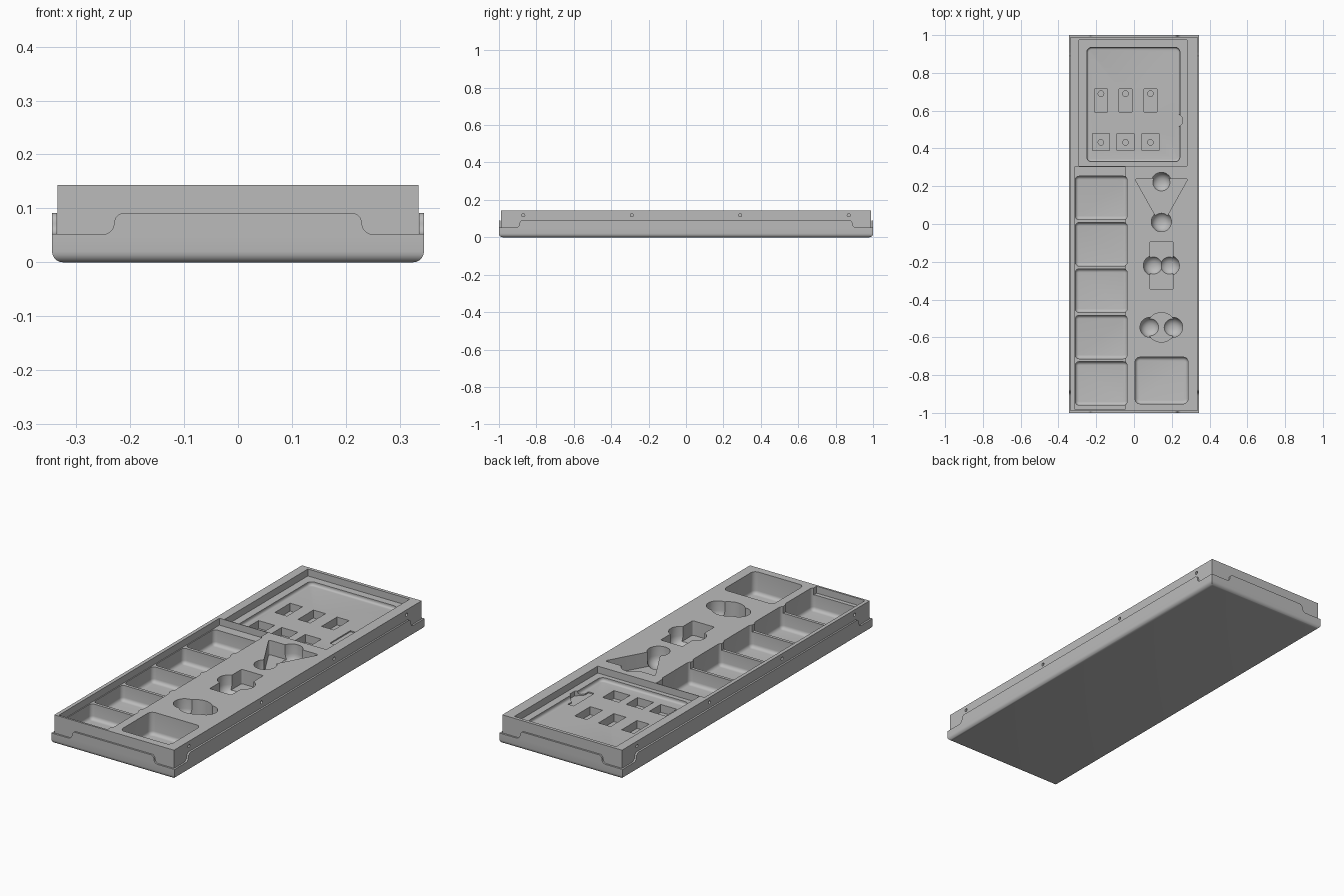
import bpy, bmesh, math
from mathutils import Matrix, Vector

if "Cube" in bpy.data.objects:
    bpy.data.objects.remove(bpy.data.objects["Cube"], do_unlink=True)

grey = bpy.data.materials.new("plain grey")
grey.use_nodes = True
grey.diffuse_color = (0.5, 0.5, 0.5, 1)
grey.node_tree.nodes["Principled BSDF"].inputs["Base Color"].default_value = (0.5, 0.5, 0.5, 1)


def prism(name, outline, low, high, corner=0, fillet=0, matrix=None):
    """Extrude an xy outline from low to high; round upright corners and the bottom edge."""
    bm = bmesh.new()
    face = bm.faces.new([bm.verts.new((x, y, low)) for x, y in outline])
    new = bmesh.ops.extrude_face_region(bm, geom=[face])["geom"]
    bmesh.ops.translate(bm, vec=(0, 0, high - low),
                        verts=[v for v in new if isinstance(v, bmesh.types.BMVert)])
    if corner:
        upright = [e for e in bm.edges if abs(e.verts[0].co.z - e.verts[1].co.z) > 1e-5]
        bmesh.ops.bevel(bm, geom=upright, offset=corner, segments=5, profile=0.5, affect='EDGES')
    if fillet:
        bottom = [e for e in bm.edges if all(abs(v.co.z - low) < 1e-5 for v in e.verts)]
        bmesh.ops.bevel(bm, geom=bottom, offset=fillet, segments=5, profile=0.5, affect='EDGES')
    bmesh.ops.recalc_face_normals(bm, faces=bm.faces)
    if matrix:
        bm.transform(matrix)
    mesh = bpy.data.meshes.new(name)
    bm.to_mesh(mesh)
    bm.free()
    mesh.materials.append(grey)
    ob = bpy.data.objects.new(name, mesh)
    bpy.context.collection.objects.link(ob)
    return ob


def rect(x0, x1, y0, y1):
    return [(x0, y0), (x1, y0), (x1, y1), (x0, y1)]


def circle(x, y, r, n=32):
    return [(x + r * math.cos(math.tau * i / n), y + r * math.sin(math.tau * i / n)) for i in range(n)]


def cut(target, cutter):
    cutter.hide_render = True
    mod = target.modifiers.new("cut", 'BOOLEAN')
    mod.operation, mod.solver, mod.object = 'DIFFERENCE', 'EXACT', cutter
    bpy.context.view_layer.objects.active = target
    bpy.ops.object.modifier_apply(modifier=mod.name)
    bpy.data.objects.remove(cutter, do_unlink=True)


TOP = 0.143
ABOVE = 0.2

# Base tray: hollow shell with a rounded bottom edge
tray = prism("base_tray", rect(-0.345, 0.345, -1, 1), 0, 0.091, fillet=0.02)
cut(tray, prism("tray_hollow", rect(-0.336, 0.336, -0.991, 0.991), 0.015, ABOVE))


def notch_outline(edge, end):
    """S-shaped step from the raised rim down to the low corner."""
    r = 0.02
    pts = [(edge - r, 0.12), (edge - r, 0.092)]
    for i in range(1, 7):
        a = math.pi / 2 * (1 - i / 6)
        pts.append((edge - r + r * math.cos(a), 0.072 + r * math.sin(a)))
    for i in range(1, 7):
        a = math.pi + math.pi / 2 * i / 6
        pts.append((edge + r + r * math.cos(a), 0.072 + r * math.sin(a)))
    return pts + [(end, 0.052), (end, 0.12)]


# Lowered rim at the four corners, on the ends and on the long sides
for sx in (-1, 1):
    for sy in (-1, 1):
        to_end = Matrix(((sx, 0, 0, 0), (0, 0, sy, 0), (0, 1, 0, 0), (0, 0, 0, 1)))
        to_side = Matrix(((0, 0, sx, 0), (sy, 0, 0, 0), (0, 1, 0, 0), (0, 0, 0, 1)))
        for m, edge, end, low in ((to_end, 0.23, 0.4, 0.98), (to_side, 0.89, 1.1, 0.325)):
            c = prism("rim_notch", notch_outline(edge, end), low, low + 0.06, matrix=m)
            bm = bmesh.new()
            bm.from_mesh(c.data)
            bmesh.ops.recalc_face_normals(bm, faces=bm.faces)
            bm.to_mesh(c.data)
            bm.free()
            cut(tray, c)

# Organiser insert standing in the tray
insert = prism("organiser_insert", rect(-0.335, 0.335, -0.99, 0.99), 0.0155, TOP)


def pocket(outline, floor, corner=0, fillet=0):
    cut(insert, prism("pocket_cutter", outline, floor, ABOVE, corner, fillet))


# Sunken beds for the sliding lids
pocket(rect(-0.29, 0.28, 0.306, 0.973), TOP - 0.035)
pocket(rect(-0.316, -0.045, -0.98, 0.303), TOP - 0.035)

# Column of five compartments and the square one
for i in range(5):
    y = 0.138 - 0.2455 * i
    pocket(rect(-0.311, -0.036, y - 0.115, y + 0.115), 0.03, 0.02, 0.018)
pocket(rect(0.006, 0.286, -0.952, -0.705), 0.03, 0.025, 0.018)

# Wide shallow panel with two rows of slots and pin holes
PANEL = TOP - 0.053
pocket(rect(-0.25, 0.243, 0.33, 0.935), PANEL, 0.025, 0.012)
for x in (-0.175, -0.045, 0.087):
    pocket(rect(x - 0.034, x + 0.034, 0.593, 0.716), PANEL - 0.04)
    pocket(rect(x - 0.045, x + 0.045, 0.388, 0.478), PANEL - 0.04)
    for y in (0.69, 0.432):
        pocket(circle(x, y, 0.015, 16), 0.03)

# Thumb recess at the side of the panel
pocket([(0.188, 0.465), (0.22, 0.465), (0.22, 0.495), (0.254, 0.53), (0.254, 0.565),
        (0.22, 0.6), (0.22, 0.63), (0.188, 0.63)], PANEL - 0.006)

# Shaped wells: triangle, block and round, each with rounded finger scoops
WELL = 0.07
pocket([(0.004, 0.24), (0.145, -0.012), (0.286, 0.24)], WELL, 0.012)
pocket(rect(0.085, 0.206, -0.348, -0.092), WELL, 0.006)
pocket(circle(0.145, -0.547, 0.078), WELL)
for x, y in ((0.145, 0.22), (0.145, 0.012), (0.103, -0.22), (0.187, -0.22),
             (0.085, -0.547), (0.205, -0.547)):
    pocket(circle(x, y, 0.053), 0.05, fillet=0.045)

# Small pin holes along both long sides
for sx in (-1, 1):
    for y in (-0.87, -0.29, 0.29, 0.87):
        m = Matrix.Translation((sx * 0.335, y, 0.118)) @ Matrix.Rotation(math.pi / 2, 4, 'Y')
        cut(insert, prism("pin_cutter", circle(0, 0, 0.008, 16), -0.012, 0.012, matrix=m))

for ob in (tray, insert):
    bpy.ops.object.select_all(action='DESELECT')
    ob.select_set(True)
    bpy.context.view_layer.objects.active = ob
    bpy.ops.object.shade_smooth_by_angle(angle=math.radians(30))
